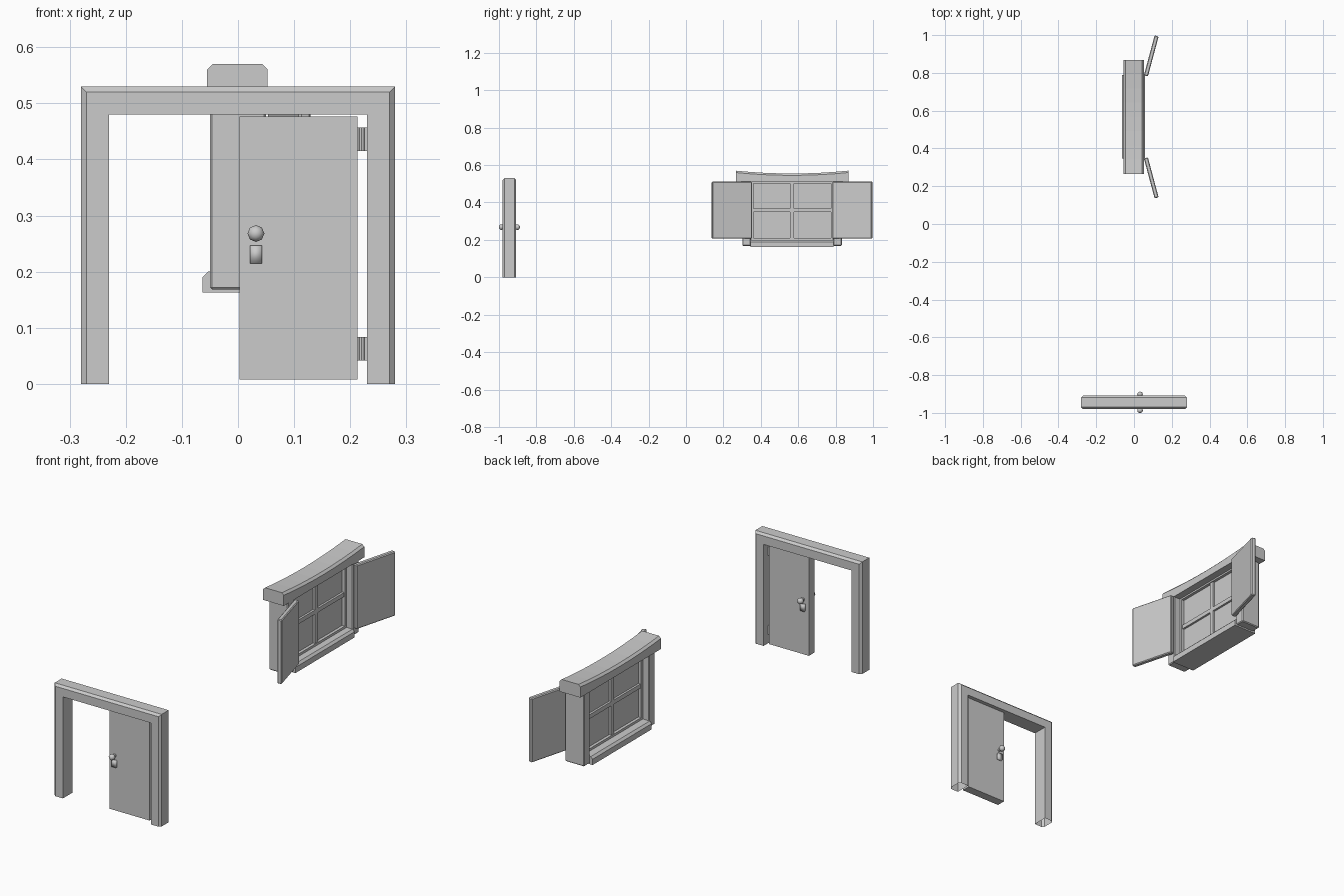
import bpy, bmesh, math
from mathutils import Matrix

if "Cube" in bpy.data.objects:
    bpy.data.objects.remove(bpy.data.objects["Cube"])

def finish(name, bm, smooth=False):
    bmesh.ops.recalc_face_normals(bm, faces=bm.faces)
    me = bpy.data.meshes.new(name)
    bm.to_mesh(me)
    bm.free()
    ob = bpy.data.objects.new(name, me)
    bpy.context.collection.objects.link(ob)
    if smooth:
        for p in me.polygons:
            p.use_smooth = True
    return ob

def box(name, x, y, z, bevel=0.0, smooth=False):
    """Box from (min, max) ranges, optionally chamfered."""
    bm = bmesh.new()
    size = [r[1] - r[0] for r in (x, y, z)]
    mid = [(r[0] + r[1]) / 2 for r in (x, y, z)]
    m = Matrix.Translation(mid) @ Matrix.Diagonal((*size, 1))
    bmesh.ops.create_cube(bm, size=1, matrix=m)
    if bevel:
        bmesh.ops.bevel(bm, geom=bm.edges[:], offset=bevel, segments=1, affect='EDGES')
    return finish(name, bm, smooth)

def cylinder(name, loc, r, h, axis='Z', sides=8):
    bm = bmesh.new()
    m = Matrix.Translation(loc)
    if axis == 'Y':
        m = m @ Matrix.Rotation(math.pi / 2, 4, 'X')
    bmesh.ops.create_cone(bm, cap_ends=True, segments=sides, radius1=r, radius2=r, depth=h, matrix=m)
    return finish(name, bm)

def loft(name, rings, caps=True):
    """Skin closed rings of equal length."""
    bm = bmesh.new()
    rows = [[bm.verts.new(p) for p in ring] for ring in rings]
    n = len(rows[0])
    for a, b in zip(rows, rows[1:]):
        for i in range(n):
            j = (i + 1) % n
            bm.faces.new((a[i], a[j], b[j], b[i]))
    if caps:
        bm.faces.new(rows[0])
        bm.faces.new(rows[-1])
    return finish(name, bm)

# ---------- Door ----------
DY = -0.944
F, B = DY - 0.036, DY + 0.036
# mitred frame, chamfered on the outer edges, open at the feet
section = [(.01, F), (0, F + .01), (0, B - .01), (.01, B), (.05, B), (.05, F)]
loft("door_frame", [
    [(-.28 + o, y, 0) for o, y in section],
    [(-.28 + o, y, .53 - o) for o, y in section],
    [(.28 - o, y, .53 - o) for o, y in section],
    [(.28 - o, y, 0) for o, y in section]], caps=False)
box("door_panel", (.003, .213), (DY - .021, DY + .021), (.008, .477))

# hinges
for i, z in enumerate((.063, .436)):
    box(f"hinge_leaf_{i}", (.212, .231), (DY - .003, DY + .003), (z - .021, z + .021))
    cylinder(f"hinge_barrel_{i}", (.2205, DY, z), .006, .042)

# knobs and key plates on both sides
for s, side in ((-1, "front"), (1, "back")):
    bm = bmesh.new()
    m = (Matrix.Translation((.032, DY + s * .043, .268))
         @ Matrix.Rotation(math.pi / 2, 4, 'X') @ Matrix.Diagonal((1, 1, .9, 1)))
    bmesh.ops.create_uvsphere(bm, u_segments=8, v_segments=6, radius=.015, matrix=m)
    finish(f"door_knob_{side}", bm, True)
    cylinder(f"knob_stem_{side}", (.032, DY + s * .027, .268), .007, .02, 'Y')
    y = sorted((DY + s * .018, DY + s * .031))
    box(f"key_plate_{side}", (.021, .043), y, (.215, .247), smooth=True)

# ---------- Window ----------
WY = 0.567
# lintel with chamfered top and sagging upper edge
rings = []
for i in range(9):
    t = i / 4 - 1
    y = WY + .301 * t
    top = .57 - .015 * (1 - t * t)
    rings.append([(-.055, y, .51), (.053, y, .51), (.053, y, top - .01),
                  (.043, y, top), (-.045, y, top), (-.055, y, top - .01)])
loft("lintel", rings)

# posts
for s, n in ((-1, "left"), (1, "right")):
    y = sorted((WY + s * .22, WY + s * .266))
    box(f"window_post_{n}", (-.05, .05), y, (.168, .515), .004)

# sill
prof = [(-.063, .163), (.058, .163), (.058, .19), (.048, .2), (-.053, .2), (-.063, .19)]
loft("window_sill", [[(x, WY + s * .221, z) for x, z in prof] for s in (-1, 1)])

# sash: outer rails, glazing bars, pane
for s in (-1, 1):
    y = sorted((WY + s * .207, WY + s * .222))
    box("sash_stile", (-.017, .017), y, (.198, .513))
for z in ((.198, .211), (.502, .513)):
    box("sash_rail", (-.017, .017), (WY - .21, WY + .21), z)
box("glazing_bar_upright", (-.013, .013), (WY - .011, WY + .011), (.205, .507))
box("glazing_bar_cross", (-.013, .013), (WY - .212, WY + .212), (.349, .369))
box("window_pane", (-.003, .003), (WY - .212, WY + .212), (.205, .507))

# shutters swung open by 15 degrees
for s, n in ((-1, "left"), (1, "right")):
    ob = box(f"shutter_{n}", (-.011, .011), (0, .219) if s > 0 else (-.219, 0), (.207, .511), .004)
    ob.location = (.063, WY + s * .217, 0)
    ob.rotation_euler.z = -s * math.radians(15)
